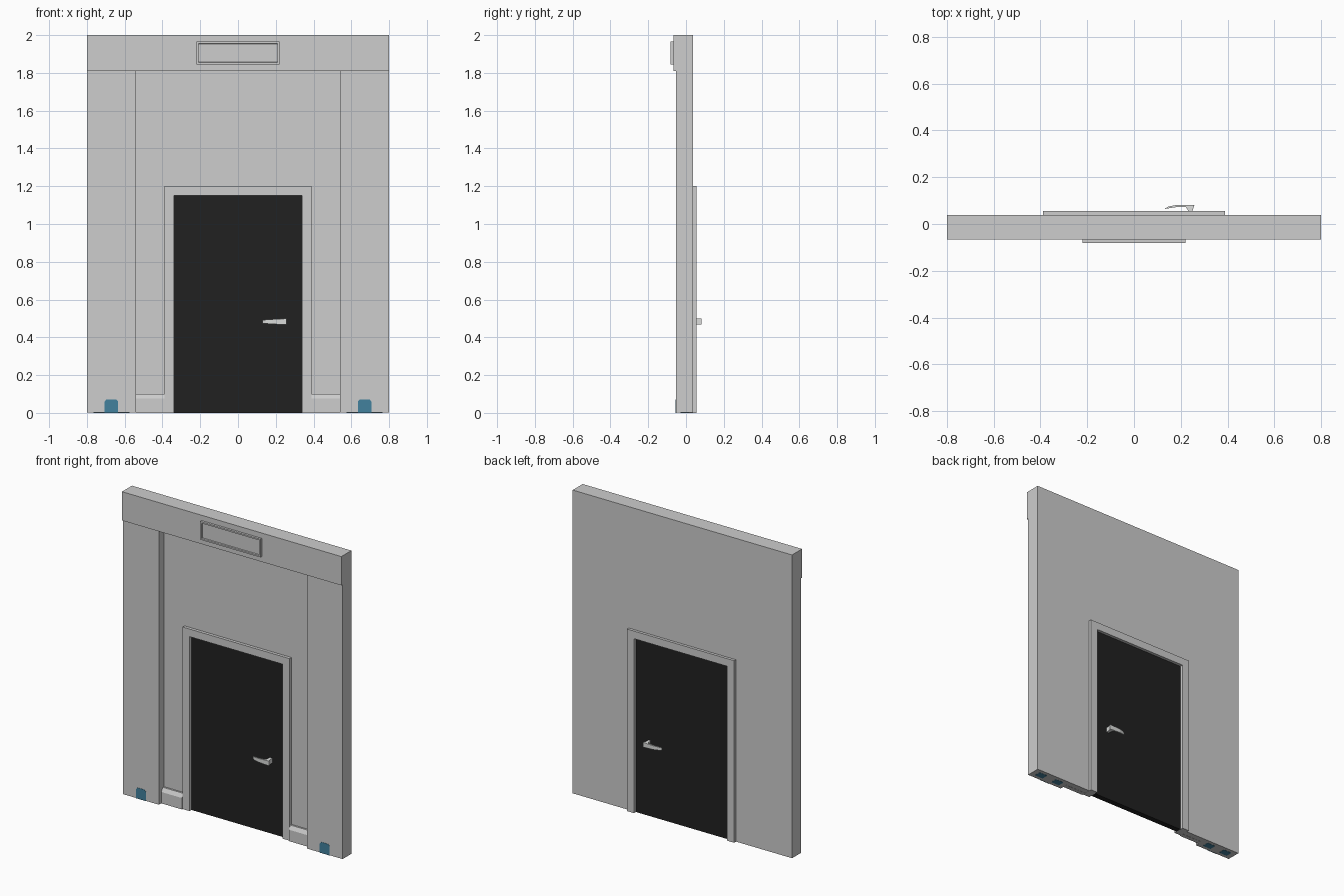
import bpy, bmesh
from mathutils import Vector

if "Cube" in bpy.data.objects:
    bpy.data.objects.remove(bpy.data.objects["Cube"])


def material(name, rgb):
    m = bpy.data.materials.new(name)
    m.diffuse_color = (*rgb, 1)
    m.use_nodes = True
    m.node_tree.nodes["Principled BSDF"].inputs["Base Color"].default_value = m.diffuse_color
    return m


WHITE = material("light grey", (0.61, 0.61, 0.61))
BLACK = material("door black", (0.015, 0.015, 0.015))
BLUE = material("clip blue", (0.055, 0.22, 0.34))
METAL = material("handle silver", (0.70, 0.71, 0.70))


def finish(bm, name, mat):
    bmesh.ops.recalc_face_normals(bm, faces=bm.faces)
    mesh = bpy.data.meshes.new(name)
    bm.to_mesh(mesh)
    bm.free()
    mesh.materials.append(mat)
    ob = bpy.data.objects.new(name, mesh)
    bpy.context.collection.objects.link(ob)
    return ob


def extrude(name, pts, vec, mat):
    """Extrude a flat outline of 3D points along a vector."""
    bm = bmesh.new()
    face = bm.faces.new([bm.verts.new(p) for p in pts])
    res = bmesh.ops.extrude_face_region(bm, geom=[face], use_keep_orig=True)
    bmesh.ops.translate(bm, vec=Vector(vec),
                        verts=[g for g in res["geom"] if isinstance(g, bmesh.types.BMVert)])
    return finish(bm, name, mat)


def box(name, x, y, z, mat):
    pts = [(x[0], y[0], z[0]), (x[1], y[0], z[0]), (x[1], y[0], z[1]), (x[0], y[0], z[1])]
    return extrude(name, pts, (0, y[1] - y[0], 0), mat)


def arch(name, ox, oz, ix, iz, y, z0, mat):
    """Door-shaped surround: outer and inner half width and height."""
    xz = [(-ox, z0), (-ox, oz), (ox, oz), (ox, z0), (ix, z0), (ix, iz), (-ix, iz), (-ix, z0)]
    return extrude(name, [(a, y[0], b) for a, b in xz], (0, y[1] - y[0], 0), mat)


BASE = 0.001
BACK = 0.038

# wall slab with doorway, and the header beam
arch("wall_panel", 0.8, 2.0, 0.36, 1.17, (0, BACK), BASE, WHITE)
box("header_beam", (-0.8, 0.8), (-0.066, 0), (1.81, 2.0), WHITE)

# door surround, standing proud on both sides, and door leaf
arch("door_frame", 0.39, 1.2, 0.34, 1.15, (-0.02, 0.056), 0, WHITE)
box("door_leaf", (-0.34, 0.34), (0.0, 0.036), (0, 1.15), BLACK)

# sign plate with a sunken face
bm = bmesh.new()
w = [bm.verts.new(p) for p in [(-0.22, -0.066, 1.845), (0.22, -0.066, 1.845),
                               (0.22, -0.066, 1.965), (-0.22, -0.066, 1.965)]]
front = bm.faces.new(w)
front.normal_update()
ext = bmesh.ops.extrude_face_region(bm, geom=[front])
bmesh.ops.translate(bm, vec=(0, -0.015, 0),
                    verts=[g for g in ext["geom"] if isinstance(g, bmesh.types.BMVert)])
bmesh.ops.recalc_face_normals(bm, faces=bm.faces)
front = min(bm.faces, key=lambda f: f.calc_center_median().y)
bmesh.ops.inset_region(bm, faces=[front], thickness=0.014)
bmesh.ops.inset_region(bm, faces=[front], thickness=0.003, depth=-0.008)
finish(bm, "sign_plate", WHITE)

for s, side in ((-1, "left"), (1, "right")):
    # pilasters at both edges
    box(f"pilaster_{side}", (s * 0.54, s * 0.8), (-0.053, 0), (BASE, 1.81), WHITE)
    # skirting board with sloped top
    prof = [(0, 0.0), (-0.027, 0.0), (-0.027, 0.075), (-0.012, 0.1), (0, 0.1)]
    extrude(f"skirting_{side}", [(s * 0.39, y, z) for y, z in prof], (s * 0.15, 0, 0), WHITE)
    # blue clip plate with clipped top corners
    clip = [(-0.036, 0), (0.036, 0), (0.036, 0.06), (0.026, 0.072), (-0.026, 0.072), (-0.036, 0.06)]
    extrude(f"clip_plate_{side}", [(s * 0.67 + x, -0.0545, z) for x, z in clip],
            (0, 0.003, 0), BLUE)
    # blue sockets in the underside
    for i, x in enumerate((0.605, 0.735)):
        box(f"base_socket_{side}_{i}", (s * x - 0.03, s * x + 0.03), (-0.03, 0.015),
            (0, 0.004), BLUE)

# lever handles: plan outline (x, distance from door), narrowing to the tip
lever = [(0.232, 0), (0.25, 0), (0.25, 0.02), (0.258, 0.045), (0.18, 0.045), (0.145, 0.038),
         (0.13, 0.028), (0.147, 0.031), (0.18, 0.036), (0.222, 0.036), (0.23, 0.024)]
for name, y0, s in (("handle_back", 0.036, 1), ("handle_front", 0.0, -1)):
    ob = extrude(name, [(x, y0 + s * d, -1) for x, d in lever], (0, 0, 2), METAL)
    for v in ob.data.vertices:
        t = min(1, max(0, (v.co.x - 0.13) / 0.1))
        v.co.z = 0.483 + v.co.z * (0.009 + 0.007 * t)
